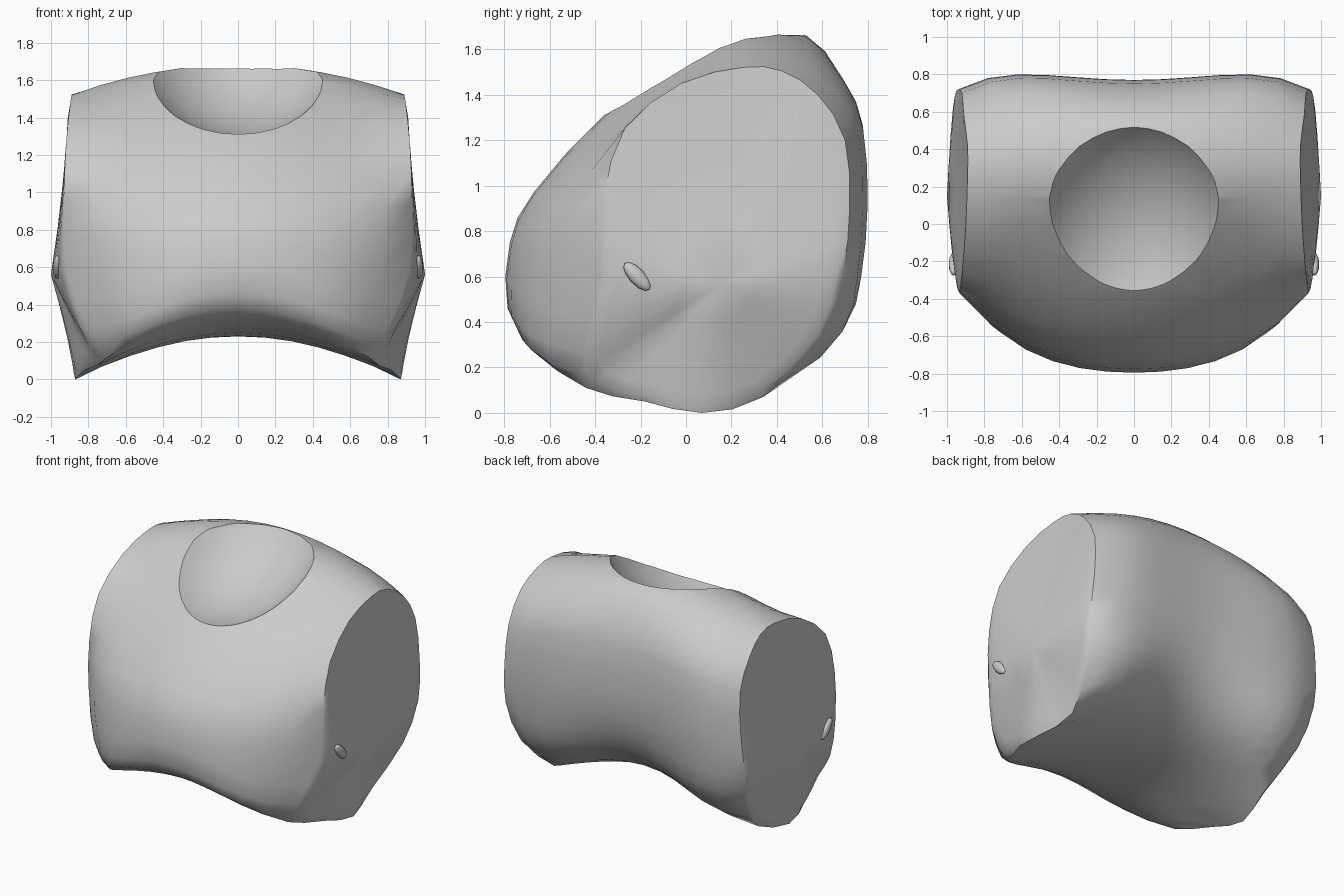
import bpy, bmesh
from mathutils import Vector

if "Cube" in bpy.data.objects:
    bpy.data.objects.remove(bpy.data.objects["Cube"])

# Cross-sections (y, z) around the body: centre and x = 0.6
CENTRE = [(.27, 1.68), (.53, 1.66), (.67, 1.50), (.75, 1.30), (.77, .95), (.72, .65), (.58, .42), (.36, .29),
          (.08, .23), (-.30, .25), (-.65, .32), (-.785, .46), (-.775, .75), (-.67, .97), (-.36, 1.31), (.04, 1.60)]
MIDDLE = [(.26, 1.61), (.52, 1.57), (.70, 1.42), (.78, 1.25), (.80, .92), (.77, .60), (.70, .38), (.48, .19),
          (.07, .12), (-.32, .13), (-.56, .18), (-.65, .32), (-.65, .62), (-.59, .90), (-.33, 1.23), (.0, 1.49)]
# Rim of the arm-side face (x, y, z)
SIDE = [(.89, .25, 1.52), (.89, .42, 1.505), (.91, .58, 1.40), (.92, .70, 1.20), (.94, .72, .90), (.95, .69, .62),
        (.89, .60, .33), (.81, .34, .07), (.87, .07, .0), (.82, -.18, .05), (.71, -.44, .11), (.80, -.47, .27),
        (.92, -.38, .60), (.93, -.36, .95), (.92, -.27, 1.25), (.90, -.02, 1.45)]
MID_X = 0.6


def densify(ring):
    """Double the points of a closed ring with a smooth curve."""
    pts, out = [Vector(p) for p in ring], []
    n = len(pts)
    for i in range(n):
        a, b, c, d = (pts[(i + k) % n] for k in (-1, 0, 1, 2))
        out += [b, (b + c) * 0.5625 - (a + d) * 0.0625]
    return out


def even_curve(v0, vm, ve, xe, x):
    """Symmetric curve v0 + b x^2 + c x^4 through centre, middle and end."""
    m2, e2 = MID_X ** 2, xe ** 2
    c = ((ve - v0) / e2 - (vm - v0) / m2) / (e2 - m2)
    b = (vm - v0) / m2 - c * m2
    return v0 + b * x * x + c * x ** 4


def face_x(z):
    """Sideways reach of the arm-side face at height z."""
    return 0.90 + (1.52 - z) * 0.104 if z > 0.55 else 1.0 - (0.55 - z) * 0.2


centre = densify([(0, y, z) for y, z in CENTRE])
middle = densify([(0, y, z) for y, z in MIDDLE])
side = densify(SIDE)
N = len(side)

# Torso: loft across x, then close each side with shrinking rings
rings = []
STEPS = 6
for s in range(-STEPS, STEPS + 1):
    ring = []
    for c, m, e in zip(centre, middle, side):
        x = e.x * s / STEPS
        ring.append((x, even_curve(c.y, m.y, e.y, e.x, x), even_curve(c.z, m.z, e.z, e.x, x)))
    rings.append(ring)
hub = Vector((1.0, 0.15, 0.56))
for t in (0.95, 0.85, 0.6, 0.3):
    ring = []
    for e in side:
        p = hub.lerp(e, t)
        ring.append((e.x + (face_x(p.z) - e.x) * (1 - t) ** 0.45, p.y, p.z))
    rings.append(ring)
    rings.insert(0, [(-x, y, z) for x, y, z in ring])

bm = bmesh.new()
loops = [[bm.verts.new(p) for p in ring] for ring in rings]
for a, b in zip(loops, loops[1:]):
    for i in range(N):
        j = (i + 1) % N
        bm.faces.new((a[i], a[j], b[j], b[i]))
for loop, sx in ((loops[0], -1), (loops[-1], 1)):
    tip = bm.verts.new((sx, hub.y, hub.z))
    for i in range(N):
        bm.faces.new((loop[i], loop[(i + 1) % N], tip))
bmesh.ops.recalc_face_normals(bm, faces=bm.faces)
mesh = bpy.data.meshes.new("torso")
bm.to_mesh(mesh)
bm.free()
torso = bpy.data.objects.new("torso", mesh)
bpy.context.collection.objects.link(torso)

# Neck socket: shallow tilted bowl cut out of the top
bpy.ops.mesh.primitive_uv_sphere_add(segments=48, ring_count=32, radius=0.914, location=(0, -0.21, 2.214))
cutter = bpy.context.object
cutter.name = "neck_cutter"
cutter.scale.x = 0.78
cutter.hide_render = True
bpy.context.view_layer.update()
cut = torso.modifiers.new("neck_socket", 'BOOLEAN')
cut.operation = 'DIFFERENCE'
cut.solver = 'EXACT'
cut.object = cutter
bpy.ops.object.select_all(action='DESELECT')
torso.select_set(True)
bpy.context.view_layer.objects.active = torso
bpy.ops.object.modifier_apply(modifier=cut.name)
bpy.data.objects.remove(cutter)
bpy.ops.object.shade_smooth_by_angle(angle=0.7)

# Small pips on the side faces
for sx, label in ((-1, "left"), (1, "right")):
    bpy.ops.mesh.primitive_uv_sphere_add(segments=10, ring_count=6, radius=1, location=(sx * 0.966, -0.215, 0.60))
    pip = bpy.context.object
    pip.name = "side_pip_" + label
    pip.scale = (0.025, 0.035, 0.08)
    pip.rotation_euler = (0.75, 0, 0)
    bpy.ops.object.shade_smooth()
